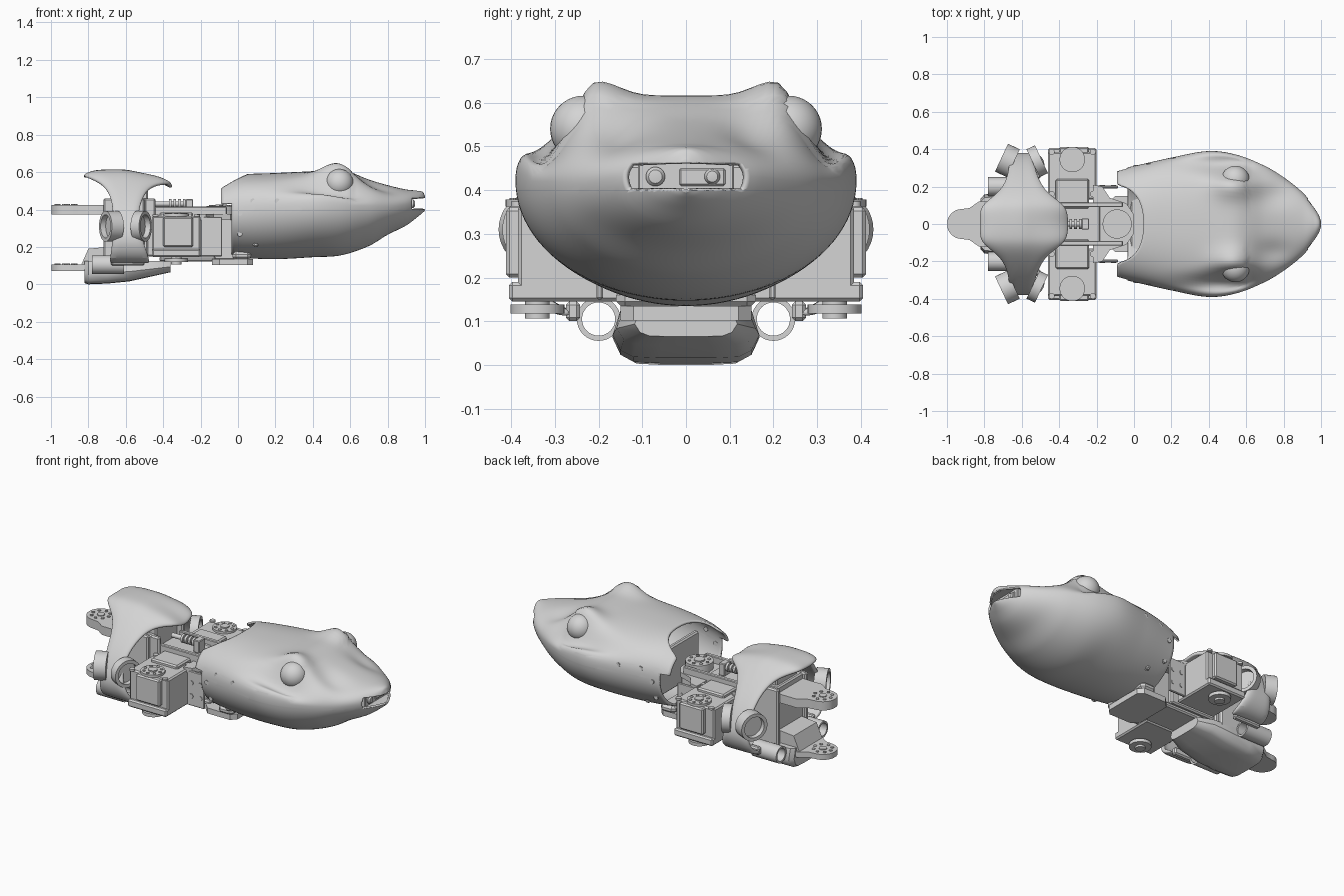
import bpy, bmesh, math
from mathutils import Vector

cube = bpy.data.objects.get("Cube")
if cube:
    bpy.data.objects.remove(cube)

GREY = (0.66, 0.66, 0.66, 1)
grey = bpy.data.materials.new("light_grey")
grey.use_nodes = True
grey.diffuse_color = GREY
grey.node_tree.nodes["Principled BSDF"].inputs["Base Color"].default_value = GREY


def finish(name, bm, smooth=35):
    bmesh.ops.recalc_face_normals(bm, faces=bm.faces)
    mesh = bpy.data.meshes.new(name)
    bm.to_mesh(mesh)
    bm.free()
    mesh.materials.append(grey)
    ob = bpy.data.objects.new(name, mesh)
    bpy.context.collection.objects.link(ob)
    bpy.ops.object.select_all(action='DESELECT')
    ob.select_set(True)
    bpy.context.view_layer.objects.active = ob
    bpy.ops.object.shade_smooth_by_angle(angle=math.radians(smooth))
    return ob


def thicken(ob, thickness, offset):
    mod = ob.modifiers.new("thickness", 'SOLIDIFY')
    mod.thickness, mod.offset = thickness, offset


def box(name, xs, ys, zs, bevel=0.008):
    bm = bmesh.new()
    bmesh.ops.create_cube(bm, size=1)
    for v in bm.verts:
        v.co = [sum(r) / 2 + c * (r[1] - r[0]) for r, c in zip((xs, ys, zs), v.co)]
    bmesh.ops.bevel(bm, geom=bm.edges[:], offset=bevel, segments=1, affect='EDGES')
    return finish(name, bm)


def grid(rows, wrap=False, caps=()):
    bm = bmesh.new()
    vs = [[bm.verts.new(p) for p in row] for row in rows]
    n = len(rows[0])
    for a, b in zip(vs, vs[1:]):
        for i in range(n if wrap else n - 1):
            j = (i + 1) % n
            bm.faces.new((a[i], a[j], b[j], b[i]))
    for c in caps:
        bm.faces.new(vs[c])
    return bm


def lathe(name, profile, loc, axis=(0, 0, 1), sides=32):
    """Spin (radius, height) points about an axis through loc."""
    turn = Vector(axis).to_track_quat('Z', 'Y')
    rows = []
    for r, h in profile:
        ring = [Vector((r * math.cos(k * math.tau / sides), r * math.sin(k * math.tau / sides), h))
                for k in range(sides)]
        rows.append([turn @ p + Vector(loc) for p in ring])
    bm = grid(rows, wrap=True)
    bmesh.ops.remove_doubles(bm, verts=bm.verts, dist=1e-5)
    return finish(name, bm)


def disc(name, r, h, loc, axis=(0, 0, 1), sides=32):
    return lathe(name, [(0, 0), (r, 0), (r, h), (0, h)], loc, axis, sides)


def tube(name, r, wall, h, loc, axis):
    q = r - wall
    return lathe(name, [(q, 0), (r, 0), (r, h), (q, h), (q, 0)], loc, axis)


def plate(name, half, z0, z1):
    """Extrude an outline mirrored in y."""
    outline = half + [(x, -y) for x, y in reversed(half)]
    return finish(name, grid([[(x, y, z) for x, y in outline] for z in (z0, z1)], True, (0, 1)))


def screws(name, x, y, z, radius, count=8):
    for k in range(count):
        a = k * math.tau / count
        disc(name, 0.009, 0.008, (x + radius * math.cos(a), y + radius * math.sin(a), z), sides=10)


# Head: x, half width, crown, chin, height of widest point
STATIONS = [(-.09, .29, .56, .17, .37), (0, .31, .585, .145, .39), (.2, .355, .595, .135, .41),
            (.4, .39, .605, .145, .42), (.55, .37, .615, .155, .42), (.7, .31, .56, .205, .42),
            (.8, .25, .53, .265, .42), (.9, .17, .507, .315, .43), (.96, .1, .5, .36, .43),
            (.99, .05, .492, .385, .43), (1, .02, .47, .395, .43)]


def station(x):
    i = 0
    while i < len(STATIONS) - 2 and x > STATIONS[i + 1][0]:
        i += 1
    a, b = STATIONS[i], STATIONS[i + 1]
    before, after = STATIONS[max(i - 1, 0)], STATIONS[min(i + 2, len(STATIONS) - 1)]
    span = b[0] - a[0]
    t = (x - a[0]) / span
    out = []
    for k in range(1, 5):
        ma = (b[k] - before[k]) / (b[0] - before[0]) * span
        mb = (after[k] - a[k]) / (after[0] - a[0]) * span
        out.append((2*t**3 - 3*t*t + 1) * a[k] + (t**3 - 2*t*t + t) * ma
                   + (3*t*t - 2*t**3) * b[k] + (t**3 - t*t) * mb)
    return out


def bump(v, mid, width):
    return math.exp(-((v - mid) / width) ** 2)


def head_point(f, a):
    c, s = math.cos(a), math.sin(a)
    # rear rim: round notch over the neck, shorter below the cheeks
    rear = max(-.09, -.17 + math.sqrt(max(0, .22 ** 2 - (.3 * c) ** 2))) if s > 0.25 else -.035
    x = rear + (1 - rear) * f
    w, top, chin, mid = station(x)
    p = 2 / (2.4 if x < .6 else 2.1) if s > 0 else 1
    y = w * math.copysign(abs(c) ** p, c)
    z = mid + (top - mid) * s ** p if s > 0 else mid + (mid - chin) * s
    if s > 0:
        # raised brow, hollow socket and cheek slope
        side = abs(y)
        z += .052 * bump(x, .53, .11) * bump(side, .21, .075 if side < .21 else .04)
        z -= min(.07, max(0, z - mid) * .7) * bump(x, .5, .2) * bump(side, .32, .05)
        z -= .02 * bump(x, .74, .1) * bump(side, .15, .06)
    return x, y, z


RINGS, SIDES = 72, 96
rows = [[head_point(math.sin(i / RINGS * math.pi / 2) ** 1.1, k * math.tau / SIDES) for k in range(SIDES)]
        for i in range(RINGS + 1)]
bm = grid(rows, True, (-1,))
# Open the mouth between the lips
MOUTH, LOWER, UPPER = .93, .4, .462
for co, no in (((MOUTH, 0, 0), (1, 0, 0)), ((0, 0, LOWER), (0, 0, 1)), ((0, 0, UPPER), (0, 0, 1))):
    bmesh.ops.bisect_plane(bm, geom=bm.verts[:] + bm.edges[:] + bm.faces[:], plane_co=co, plane_no=no)
gap = [f for f in bm.faces if f.calc_center_median().x > MOUTH and LOWER < f.calc_center_median().z < UPPER]
bmesh.ops.delete(bm, geom=gap, context='FACES')
head = finish("head_shell", bm, 50)
thicken(head, .012, -1)
plate("upper_palate", [(.9, .12), (.94, .1), (.97, .06), (.98, .03)], .462, .472)
plate("lower_gum", [(.9, .12), (.94, .1), (.97, .06), (.985, .03)], .39, .4)

# Camera in the mouth
box("camera_housing", (.86, .93), (-.11, .11), (.395, .467), .004)
box("camera_frame", (.92, .936), (-.015, .09), (.41, .45), .004)
for y, r in ((-.07, .022), (.06, .018)):
    lathe("camera_lens", [(0, 0), (r, 0), (r, .012), (r * .7, .02), (0, .022)], (.925, y, .431), (1, 0, 0))

for s in (-1, 1):
    # Eyes and cheek screws
    bm = bmesh.new()
    bmesh.ops.create_uvsphere(bm, u_segments=32, v_segments=20, radius=.076)
    bmesh.ops.translate(bm, verts=bm.verts, vec=(.542, s * .235, .54))
    finish("eye", bm, 60)
    for x, z in ((.01, .38), (.01, .27), (.08, .445), (.21, .445)):
        w, top, chin, mid = station(x)
        reach = (z - mid) / (top - mid if z > mid else mid - chin)
        disc("cheek_screw", .014, .02, (x, s * (w * math.sqrt(1 - reach ** 2) - .016), z), (0, s, 0), 12)

    # Side servo with panel, ends and horns
    def ys(a, b):
        return tuple(sorted((s * a, s * b)))
    box("servo_body", (-.46, -.2), ys(.13, .385), (.145, .365))
    box("servo_panel", (-.4, -.24), ys(.36, .412), (.2, .36))
    box("servo_base_rim", (-.46, -.2), ys(.36, .405), (.145, .19))
    disc("servo_horn", .068, .015, (-.33, s * .345, .363))
    disc("servo_hub", .025, .022, (-.33, s * .345, .363))
    screws("servo_horn_screw", -.33, s * .345, .374, .05)
    disc("lower_horn", .062, .02, (-.33, s * .34, .118))
    disc("lower_hub", .028, .04, (-.33, s * .34, .106))
    for x in (-.44, -.22):
        for y in (.16, .385):
            disc("servo_corner_screw", .016, .012, (x, s * y, .362), sides=12)
    box("servo_bridge", (-.42, -.24), ys(.08, .24), (.17, .385))

    # Bracket from servo to neck
    box("neck_side_plate", (-.2, -.085), ys(.19, .205), (.15, .36), .004)
    for x in (-.17, -.11):
        for z in (.21, .29):
            disc("bracket_screw", .014, .006, (x, s * .203, z), (0, s, 0), 12)
    box("spine_rail", (-.46, -.06), ys(.09, .115), (.36, .415), .004)

    # Hip ring housings, splayed outward
    for d, x, length in ((-1, -.645, .07), (1, -.54, .05)):
        axis = Vector((d * .9, s * .42, 0))
        start = Vector((x, s * .325, .31))
        tube("hip_ring", .082, .02, length, start, axis)
        disc("hip_ring_core", .064, length - .03, start, axis)
    tube("side_tube", .05, .012, .17, (-.78, s * .2, .105), (1, 0, 0))
    box("tube_arm", (-.68, -.5), ys(.242, .275), (.1, .145))
    box("frame_side", (-.72, -.5), ys(.12, .15), (.1, .46))
    box("frame_strut", (-.5, -.44), ys(.1, .13), (.3, .46))

# Neck pivot and yoke
plate("neck_yoke", [(-.22, .21), (-.17, .2), (-.13, .14), (-.04, .11), (0, .05)], .345, .375)
disc("neck_pivot", .078, .05, (-.09, 0, .37))
disc("neck_hub", .03, .058, (-.09, 0, .37))
screws("neck_screw", -.09, 0, .417, .055)
box("neck_core", (-.2, -.02), (-.08, .08), (.13, .37))
plate("neck_base", [(-.14, .11), (-.1, .15), (.05, .15), (.08, .12)], .102, .135)
box("chin_mount", (-.03, .07), (-.16, .16), (.125, .18), .02)
box("inner_bulkhead", (.08, .11), (-.24, .24), (.2, .46))

# Spine block, base plates and damper rod
box("spine_core", (-.5, -.18), (-.11, .11), (.15, .38))
box("spine_base", (-.42, -.12), (-.1, .1), (.122, .15))
disc("damper_rod", .014, .2, (-.44, 0, .43), (1, 0, 0), 16)
for k in range(5):
    disc("damper_coil", .026, .014, (-.37 + k * .025, 0, .43), (1, 0, 0), 16)
box("damper_mount", (-.28, -.24), (-.03, .03), (.38, .455), .004)

# Rear torso frame
box("frame_core", (-.7, -.48), (-.125, .125), (.12, .46))
box("frame_top", (-.68, -.48), (-.1, .1), (.44, .54))

# Cover arch: distance from the middle, height, rear edge, front edge
ARCH = [(0, .603, -.825, -.35), (.06, .602, -.825, -.355), (.1, .595, -.815, -.37), (.14, .57, -.765, -.425),
        (.18, .535, -.715, -.475), (.24, .475, -.68, -.51), (.31, .39, -.665, -.535), (.36, .3, -.665, -.535),
        (.378, .22, -.67, -.505), (.34, .14, -.685, -.475), (.27, .12, -.685, -.475)]
arch = [(-y, z, a, b) for y, z, a, b in reversed(ARCH[1:])] + ARCH
rows = []
for y, z, a, b in arch:
    crown = max(0, 1 - abs(y) / .3)
    row = []
    for k in range(13):
        t = k / 12
        x = a + (b - a) * t
        edge = abs(2 * t - 1) ** 6
        row.append((x, y * (1 - .04 * edge), z - crown * (.24 * max(0, x + .6) + .03 * edge)))
    rows.append(row)
cover = finish("torso_cover", grid(rows), 50)
thicken(cover, .024, 0)
cover.modifiers.new("rounding", 'SUBSURF').levels = 2

# Belly shell
HALF = [(.06, 0), (.12, .003), (.15, .02), (.168, .06), (.15, .125)]
section = HALF + [(-y, z) for y, z in reversed(HALF)]
rows = []
for x, wide, rise in ((-.82, .8, .006), (-.8, .94, 0), (-.7, 1, .004), (-.58, 1, .016), (-.45, .95, .045), (-.36, .7, .065)):
    rows.append([(x, y * wide, rise + z * (1 - rise / .125)) for y, z in section])
finish("belly_shell", grid(rows, True, (0, -1)), 40)

# Tail brackets with round ends
tip = [(-.92 - .08 * math.cos(k * math.pi / 16), .08 * math.sin(k * math.pi / 16)) for k in range(1, 9)]
for name, z0, z1 in (("upper_tail_bracket", .372, .425), ("lower_tail_bracket", .072, .105)):
    plate(name, tip + [(-.88, .085), (-.83, .12), (-.7, .12)], z0, z1)
    screws("tail_screw", -.92, 0, z1 - .003, .052)
    disc("tail_hub", .022, .008, (-.92, 0, z1 - .003))
bm = grid([[(-.84, y, .1), (-.8, y, .19), (-.7, y, .2), (-.7, y, .1)] for y in (-.11, .11)], True, (0, 1))
finish("tail_ramp", bm)
